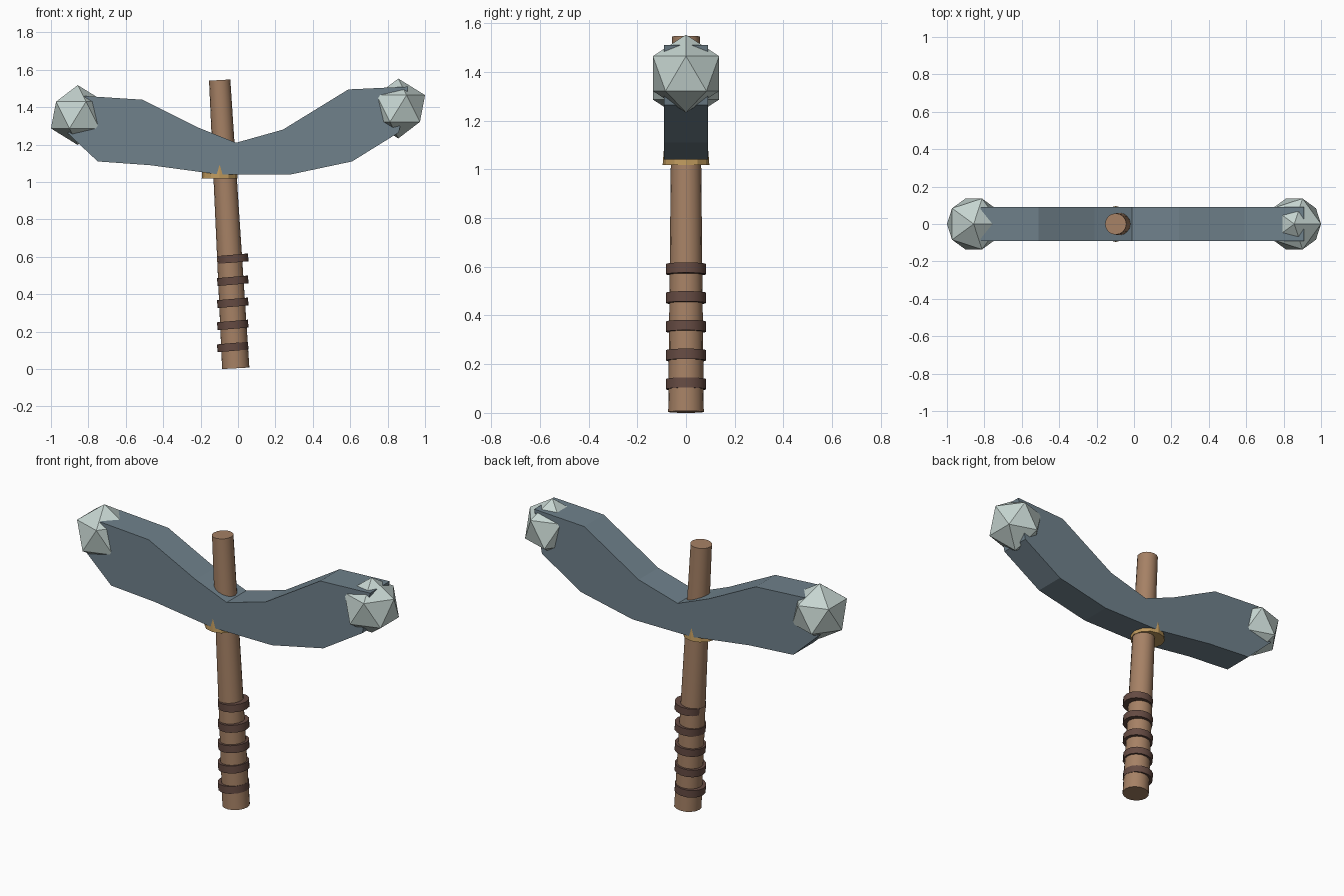
import bpy, bmesh, math
from mathutils import Vector

if "Cube" in bpy.data.objects:
    bpy.data.objects.remove(bpy.data.objects["Cube"])


def material(name, rgb):
    m = bpy.data.materials.new(name)
    m.diffuse_color = (*rgb, 1)
    m.use_nodes = True
    m.node_tree.nodes["Principled BSDF"].inputs["Base Color"].default_value = m.diffuse_color
    return m


WOOD = material("wood", (0.38, 0.22, 0.13))
STEEL = material("steel", (0.16, 0.22, 0.26))
LEATHER = material("leather", (0.13, 0.07, 0.055))
BRASS = material("brass", (0.52, 0.32, 0.11))
STONE = material("pale_stone", (0.56, 0.66, 0.63))


def finish(name, mat, smooth=False):
    ob = bpy.context.object
    ob.name = name
    ob.data.materials.append(mat)
    if smooth:
        bpy.ops.object.shade_smooth_by_angle(angle=math.radians(40))
    return ob


# Leaning, tapered handle
low, high = Vector((-0.012, 0, 0.004)), Vector((-0.098, 0, 1.545))
axis = high - low
lean = math.atan2(axis.x, axis.z)
bpy.ops.mesh.primitive_cone_add(vertices=16, radius1=0.073, radius2=0.057,
                                depth=axis.length, location=(low + high) / 2,
                                rotation=(0, lean, 0))
finish("handle", WOOD, True)

# Grip bands
for i in range(5):
    bpy.ops.mesh.primitive_cylinder_add(vertices=16, radius=0.083, depth=0.042,
                                        location=(-0.028, 0, 0.118 + 0.118 * i),
                                        rotation=(0, -0.085, 0))
    finish(f"grip_band_{i + 1}", LEATHER, True)

# Collar under the head, its ridges just breaking through the head's faces
bpy.ops.mesh.primitive_cone_add(vertices=12, radius1=0.096, radius2=0.088,
                                depth=0.1, location=(-0.098, 0, 1.068))
finish("collar", BRASS)

# Curved double-ended head: side profile extruded through y
profile = [(-0.82, 1.46), (-0.91, 1.26), (-0.75, 1.11), (-0.47, 1.09),
           (-0.10, 1.04), (0.28, 1.04), (0.61, 1.11), (0.86, 1.265),
           (0.91, 1.51), (0.59, 1.495), (0.24, 1.28), (-0.01, 1.21),
           (-0.21, 1.29), (-0.51, 1.44)]
bm = bmesh.new()
face = bm.faces.new([bm.verts.new((x, -0.09, z)) for x, z in profile])
ext = bmesh.ops.extrude_face_region(bm, geom=[face])
bmesh.ops.translate(bm, vec=(0, 0.18, 0),
                    verts=[g for g in ext["geom"] if isinstance(g, bmesh.types.BMVert)])
bmesh.ops.recalc_face_normals(bm, faces=bm.faces)
mesh = bpy.data.meshes.new("head")
bm.to_mesh(mesh)
bm.free()
head = bpy.data.objects.new("head", mesh)
bpy.context.collection.objects.link(head)
mesh.materials.append(STEEL)

# Faceted stones at the tips
for side, x, z in (("left", -0.857, 1.358), ("right", 0.857, 1.393)):
    bpy.ops.mesh.primitive_ico_sphere_add(subdivisions=1, radius=0.16, location=(x, 0, z))
    finish(f"tip_stone_{side}", STONE)
